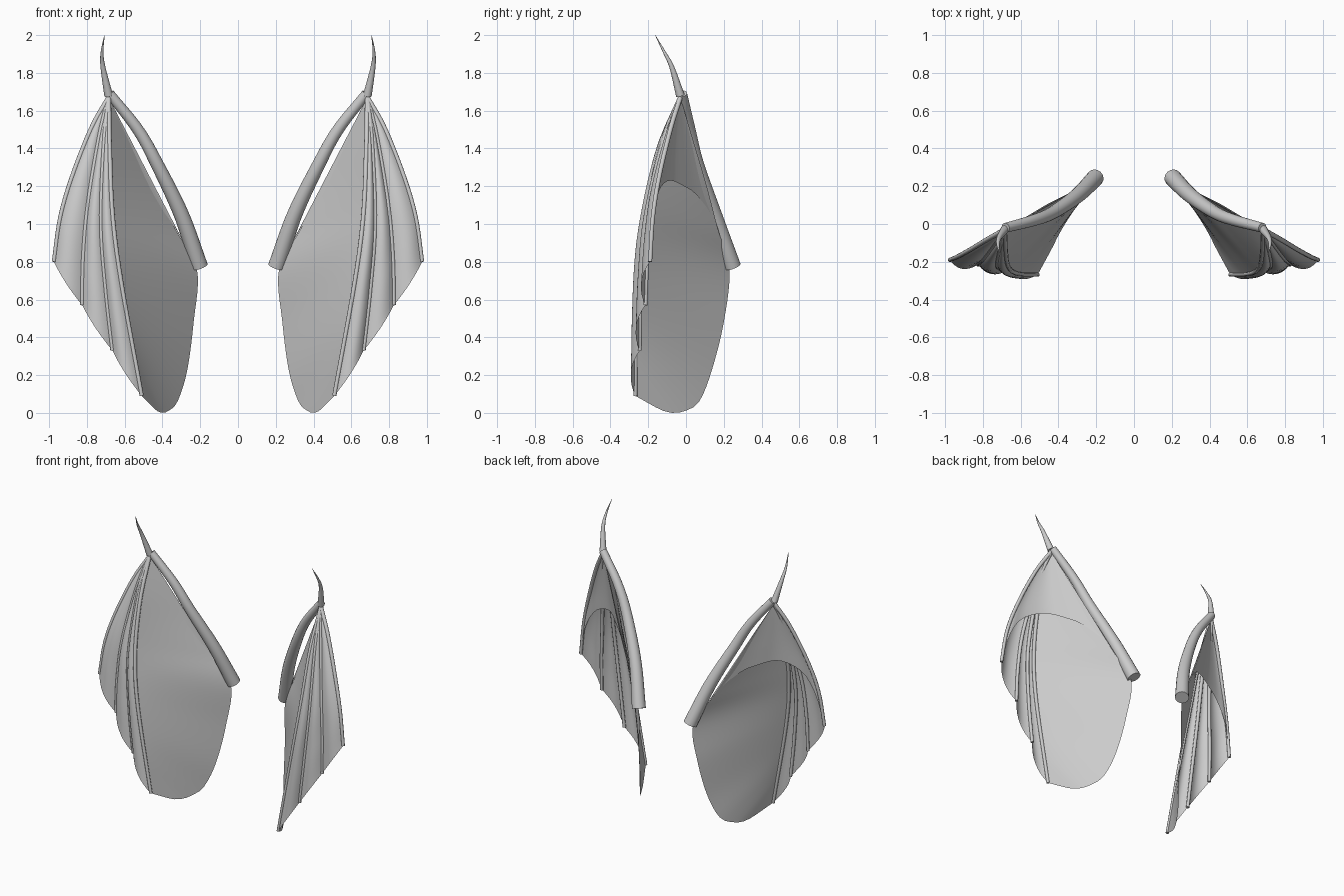
import bpy, bmesh, math
from mathutils import Vector

cube = bpy.data.objects.get("Cube")
if cube:
    bpy.data.objects.remove(cube)

grey = bpy.data.materials.new("plain_grey")
grey.use_nodes = True
grey.diffuse_color = (0.6, 0.6, 0.6, 1)
grey.node_tree.nodes["Principled BSDF"].inputs["Base Color"].default_value = (0.6, 0.6, 0.6, 1)


def smooth_path(points, count):
    """Evenly spaced samples of a smooth curve through the points."""
    p = [Vector(q) for q in points]
    p = [2 * p[0] - p[1]] + p + [2 * p[-1] - p[-2]]
    dense = []
    for a, b, c, d in zip(p, p[1:], p[2:], p[3:]):
        for i in range(24):
            t = i / 24
            dense.append(b + (c - a) * t / 2 + (a - 2.5 * b + 2 * c - d / 2) * t * t
                         + (1.5 * (b - c) + (d - a) / 2) * t ** 3)
    dense.append(p[-2])
    run = [0]
    for a, b in zip(dense, dense[1:]):
        run.append(run[-1] + (b - a).length)
    out, k = [], 0
    for i in range(count):
        goal = run[-1] * i / (count - 1)
        while k < len(run) - 2 and run[k + 1] < goal:
            k += 1
        out.append(dense[k].lerp(dense[k + 1], (goal - run[k]) / (run[k + 1] - run[k])))
    return out


def finish(name, bm, side, closed):
    """Place the part on one side and shade it smooth."""
    for v in bm.verts:
        v.co.x *= side
    if closed:
        bmesh.ops.recalc_face_normals(bm, faces=bm.faces)
    elif side < 0:
        bmesh.ops.reverse_faces(bm, faces=bm.faces)
    mesh = bpy.data.meshes.new(name)
    bm.to_mesh(mesh)
    bm.free()
    mesh.materials.append(grey)
    ob = bpy.data.objects.new(name, mesh)
    bpy.context.collection.objects.link(ob)
    bpy.ops.object.select_all(action='DESELECT')
    ob.select_set(True)
    bpy.context.view_layer.objects.active = ob
    bpy.ops.object.shade_smooth_by_angle(angle=math.radians(50))


def tube(name, points, r0, r1, side, sides=12, count=20):
    """Tapered round bone along a path, with flat ends."""
    bm = bmesh.new()
    path = smooth_path(points, count)
    rings = []
    for i, c in enumerate(path):
        along = (path[min(i + 1, count - 1)] - path[max(i - 1, 0)]).normalized()
        u = along.cross(Vector((0, 1, 0))).normalized()
        w = along.cross(u)
        r = r0 + (r1 - r0) * i / (count - 1)
        angles = [math.tau * k / sides for k in range(sides)]
        rings.append([bm.verts.new(c + r * (u * math.cos(a) + w * math.sin(a))) for a in angles])
    for a, b in zip(rings, rings[1:]):
        for k in range(sides):
            n = (k + 1) % sides
            bm.faces.new((a[k], a[n], b[n], b[k]))
    bm.faces.new(rings[0])
    bm.faces.new(rings[-1])
    finish(name, bm, side, True)


def sheet(name, rows, side):
    """Thin skin through a grid of points."""
    bm = bmesh.new()
    grid = [[bm.verts.new(c) for c in row] for row in rows]
    for a, b in zip(grid, grid[1:]):
        for k in range(len(a) - 1):
            bm.faces.new((a[k], a[k + 1], b[k + 1], b[k]))
    bmesh.ops.remove_doubles(bm, verts=bm.verts, dist=0.0005)
    finish(name, bm, side, False)


def span(first, second, bulge, steps=8, count=32):
    """Grid between two paths, pushed out towards its middle."""
    rows = []
    for i, (a, b) in enumerate(zip(smooth_path(first, count), smooth_path(second, count))):
        s = math.sqrt(i / (count - 1))
        rows.append([a.lerp(b, k / steps) + Vector(bulge) * s * 4 * (k / steps) * (1 - k / steps)
                     for k in range(steps + 1)])
    return rows


wrist = (0.685, -0.03, 1.67)
arm = [(0.205, 0.245, 0.775), (0.30, 0.15, 1.05), (0.43, 0.06, 1.32),
       (0.53, 0.02, 1.5), (0.68, -0.02, 1.69)]
claw = [(0.685, -0.03, 1.68), (0.715, -0.075, 1.83), (0.72, -0.115, 1.91), (0.707, -0.163, 2.0)]
fingers = [
    [wrist, (0.775, -0.08, 1.51), (0.875, -0.14, 1.26), (0.94, -0.175, 1.04), (0.975, -0.19, 0.8)],
    [wrist, (0.735, -0.10, 1.46), (0.795, -0.18, 1.1), (0.82, -0.205, 0.82), (0.825, -0.215, 0.57)],
    [wrist, (0.71, -0.13, 1.42), (0.725, -0.215, 1.0), (0.70, -0.24, 0.65), (0.665, -0.245, 0.33)],
    [wrist, (0.68, -0.145, 1.4), (0.665, -0.225, 1.05), (0.62, -0.262, 0.7), (0.51, -0.268, 0.09)],
]
# Inner skin edge: straight behind the arm, then round the trailing edge
inner_edge = [wrist, (0.56, 0.045, 1.42), (0.45, 0.11, 1.2), (0.33, 0.17, 0.97), (0.217, 0.23, 0.76),
              (0.235, 0.20, 0.48), (0.27, 0.135, 0.22), (0.32, 0.07, 0.06), (0.365, 0.0, 0.012),
              (0.40, -0.06, 0.0), (0.435, -0.13, 0.015), (0.51, -0.268, 0.09)]
# Arched lower edge of the rear skin, from outer finger to arm
arch = [fingers[0][-1], (0.915, -0.165, 1.03), (0.82, -0.145, 1.17), (0.68, -0.09, 1.23),
        (0.57, -0.01, 1.2), (0.48, 0.06, 1.15), (0.36, 0.15, 1.02), (0.26, 0.205, 0.85)]

for side, label in ((1, "left"), (-1, "right")):
    tube(label + "_arm", arm, 0.046, 0.026, side, sides=16)
    tube(label + "_claw", claw, 0.023, 0.001, side)
    for i, f in enumerate(fingers):
        tube(f"{label}_finger_{i + 1}", f, 0.013, 0.011, side, sides=10)
    for i, (a, b) in enumerate(zip(fingers, fingers[1:])):
        sheet(f"{label}_finger_skin_{i + 1}", span(a, b, (0.01, -0.035, 0)), side)
    sheet(label + "_inner_skin", span(fingers[3], inner_edge, (0, 0, 0), 12, 48), side)

    # Rear skin fans from the wrist; its outer border follows the outer finger
    count = 20
    outer = smooth_path(fingers[0], count)
    edge = smooth_path(arch, 28)
    top = Vector(wrist)
    rows = []
    for i, o in enumerate(outer):
        s = i / (count - 1)
        bow = o - top.lerp(outer[-1], s)
        rows.append([top.lerp(e, s) + bow * (1 - k / 27) ** 2 for k, e in enumerate(edge)])
    sheet(label + "_rear_skin", rows, side)
